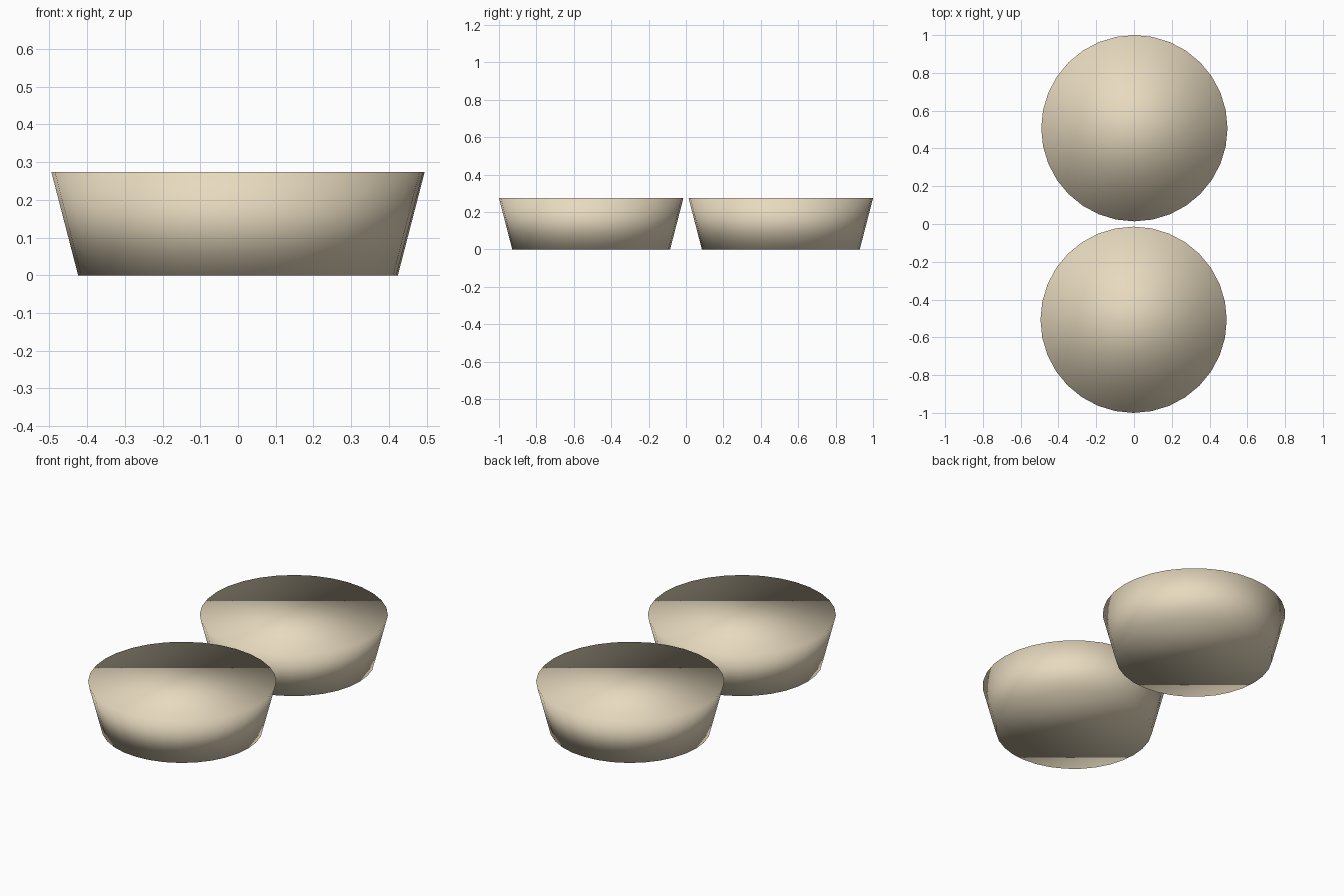
import bpy

if "Cube" in bpy.data.objects:
    bpy.data.objects.remove(bpy.data.objects["Cube"])

# Shared warm cream material
cream = bpy.data.materials.new("cream")
cream.diffuse_color = (0.80, 0.70, 0.52, 1.0)
cream.use_nodes = True
cream.node_tree.nodes["Principled BSDF"].inputs["Base Color"].default_value = cream.diffuse_color

R_TOP, R_BOTTOM, HEIGHT = 0.493, 0.422, 0.274


def tapered_disc(name, x, y):
    """Solid round pad, wider at the top, smooth shaded all over."""
    bpy.ops.mesh.primitive_cone_add(vertices=32, radius1=R_BOTTOM, radius2=R_TOP,
                                    depth=HEIGHT, location=(x, y, HEIGHT / 2))
    pad = bpy.context.object
    pad.name = name
    pad.data.materials.append(cream)
    bpy.ops.object.shade_smooth()
    return pad


# Front and back pads, side by side along y
tapered_disc("front_pad", -0.002, -0.507)
tapered_disc("back_pad", 0.002, 0.507)
